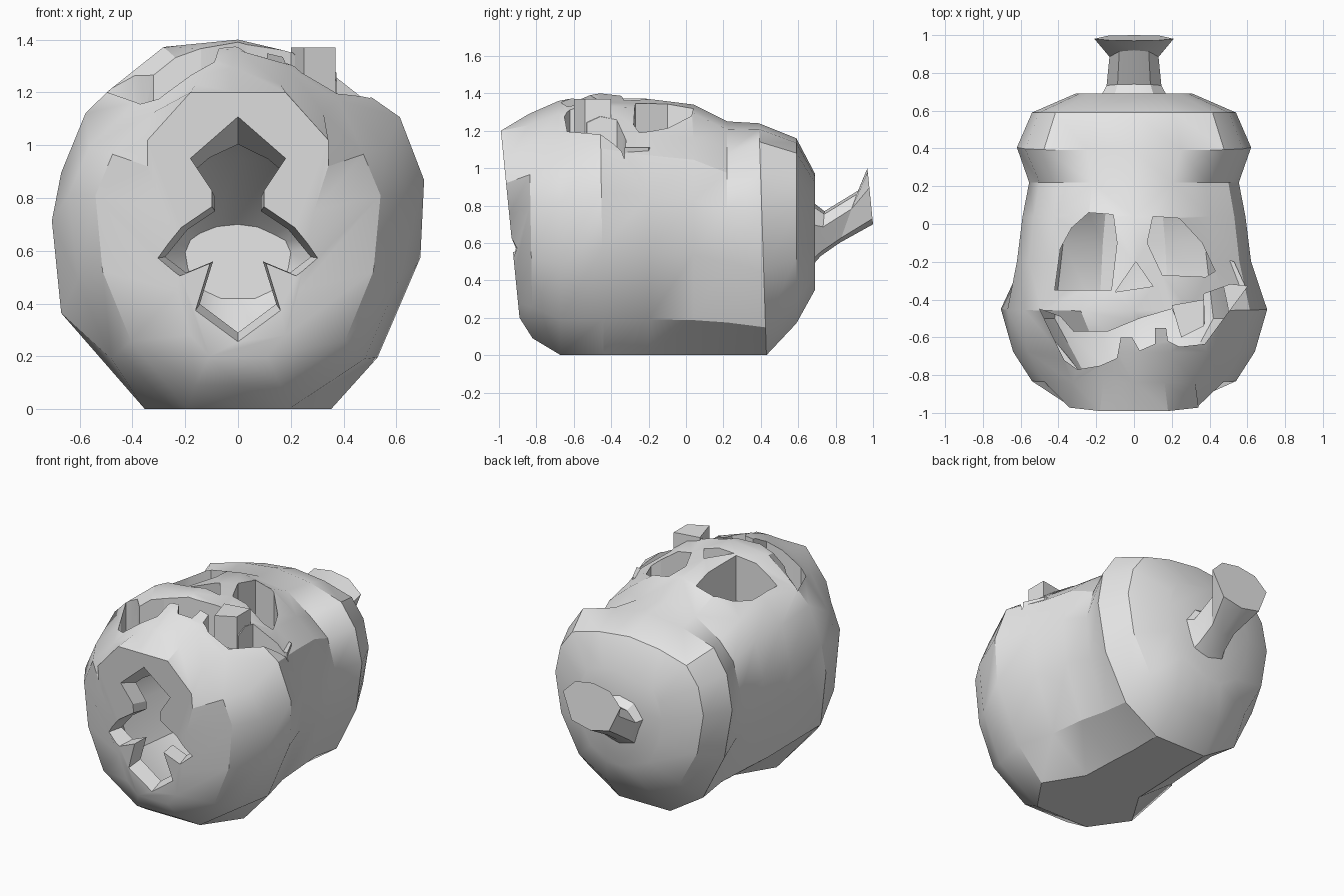
import bpy
import bmesh
import math

old = bpy.data.objects.get("Cube")
if old:
    bpy.data.objects.remove(old, do_unlink=True)

grey = bpy.data.materials.new("plain grey")
grey.use_nodes = True
grey.diffuse_color = (0.8, 0.8, 0.8, 1)
grey.node_tree.nodes["Principled BSDF"].inputs["Base Color"].default_value = (0.8, 0.8, 0.8, 1)


def make_object(name, bm):
    bmesh.ops.recalc_face_normals(bm, faces=bm.faces)
    mesh = bpy.data.meshes.new(name)
    bm.to_mesh(mesh)
    bm.free()
    obj = bpy.data.objects.new(name, mesh)
    bpy.context.collection.objects.link(obj)
    mesh.materials.append(grey)
    return obj


def skin(name, rings):
    """Bridge equal rings of points and close both ends."""
    bm = bmesh.new()
    loops = [[bm.verts.new(p) for p in ring] for ring in rings]
    n = len(loops[0])
    for a, b in zip(loops, loops[1:]):
        for i in range(n):
            j = (i + 1) % n
            bm.faces.new((a[i], a[j], b[j], b[i]))
    bm.faces.new(loops[0])
    bm.faces.new(loops[-1])
    return make_object(name, bm)


def section(half, other=None):
    """Closed outline from a bottom-to-top half, mirrored unless another is given."""
    return [(0, 0)] + half + [(0, 1)] + [(-x, t) for x, t in reversed(other or half)]


def loft(name, rings):
    """Each ring: outline, y at top, y at bottom, half width, bottom z, top z."""
    return skin(name, [[(x * w, yb + (yt - yb) * t, zb + (zt - zb) * t)
                        for x, t in outline] for outline, yt, yb, w, zb, zt in rings])


def prism_up(name, outline, low, high):
    return skin(name, [[(x, y, z) for x, y in outline] for z in (low, high)])


def activate(obj):
    bpy.ops.object.select_all(action='DESELECT')
    obj.select_set(True)
    bpy.context.view_layer.objects.active = obj


def cut(target, cutter):
    cutter.hide_render = True
    mod = target.modifiers.new("cut", 'BOOLEAN')
    mod.operation = 'DIFFERENCE'
    mod.solver = 'EXACT'
    mod.object = cutter
    activate(target)
    bpy.ops.object.modifier_apply(modifier=mod.name)
    bpy.data.objects.remove(cutter, do_unlink=True)


# Gourd lying on its back, lofted from front to back
cap = section([(0.3, 0), (0.5, 0.08), (0.64, 0.25), (0.8, 0.55),
               (0.95, 0.72), (0.95, 0.82), (0.5, 1)])
jaw = section([(0.3, 0), (0.75, 0.14), (0.95, 0.36), (1, 0.6),
               (0.88, 0.73), (0.6, 0.86), (0.3, 0.95)])
cheek = section([(0.5, 0), (0.75, 0.14), (0.98, 0.41), (1, 0.62),
                 (0.87, 0.79), (0.7, 0.85), (0.42, 0.95)],
                [(0.5, 0), (0.95, 0.26), (1, 0.51), (0.95, 0.64),
                 (0.82, 0.8), (0.7, 0.86), (0.4, 0.98)])
middle = section([(0.33, 0), (0.75, 0.14), (0.95, 0.4), (1, 0.62),
                  (0.9, 0.78), (0.68, 0.865), (0.37, 0.965)],
                 [(0.33, 0), (0.75, 0.14), (0.95, 0.4), (1, 0.62),
                  (0.9, 0.79), (0.72, 0.88), (0.4, 0.97)])
rear = section([(0.3, 0), (0.68, 0.12), (0.92, 0.36), (1, 0.62),
                (0.93, 0.8), (0.77, 0.92), (0.4, 0.975)])
body = loft("gourd_body", [
    (cap, -0.99, -0.89, 0.36, 0.2, 1.2),
    (jaw, -0.84, -0.82, 0.54, 0.09, 1.29),
    (jaw, -0.68, -0.67, 0.64, 0, 1.36),
    (cheek, -0.46, -0.44, 0.705, 0, 1.4),
    (middle, -0.2, -0.2, 0.62, 0, 1.37),
    (middle, 0.04, 0.04, 0.59, 0, 1.34),
    (middle, 0.22, 0.22, 0.555, 0, 1.25),
    (rear, 0.39, 0.43, 0.62, 0, 1.24),
    (rear, 0.59, 0.59, 0.54, 0.17, 1.16),
    (rear, 0.69, 0.69, 0.31, 0.35, 0.97),
])

# Thick-walled cavity tapering toward the stem
cut(body, loft("cavity", [
    (middle, -0.84, -0.8, 0.34, 0.25, 0.97),
    (middle, -0.5, -0.5, 0.56, 0.12, 1.1),
    (middle, -0.1, -0.1, 0.5, 0.12, 1.07),
    (middle, 0.2, 0.2, 0.42, 0.17, 0.95),
    (middle, 0.5, 0.5, 0.2, 0.42, 0.7),
]))

# Eyes, nose and toothed mouth cut down through the top
left_eye = [(0.1, 0.04), (0.24, 0.03), (0.36, -0.1), (0.43, -0.25),
            (0.38, -0.28), (0.15, -0.27), (0.07, -0.1)]
right_eye = [(-0.42, -0.35), (-0.39, -0.13), (-0.33, -0.02), (-0.24, 0.06),
             (-0.11, 0.05), (-0.09, -0.1), (-0.12, -0.35)]
nose = [(0.01, -0.2), (-0.1, -0.36), (0.1, -0.33)]
mouth = [(-0.5, -0.45), (-0.39, -0.49), (-0.32, -0.57), (-0.14, -0.57),
         (0.03, -0.5), (0.2, -0.45), (0.26, -0.58), (0.375, -0.53),
         (0.37, -0.37), (0.51, -0.32), (0.6, -0.33), (0.375, -0.635),
         (0.24, -0.65), (0.18, -0.62), (0.17, -0.55), (0.11, -0.55),
         (0.11, -0.635), (0.03, -0.67), (-0.01, -0.6), (-0.07, -0.6),
         (-0.09, -0.71), (-0.18, -0.75), (-0.3, -0.77), (-0.37, -0.72)]
for outline in (left_eye, right_eye, nose, mouth):
    cut(body, prism_up("face_cutter", outline, 0.88, 1.7))

# Lobed opening in the front end, narrowing inward
lobes = [(0, 1.1), (0.18, 0.95), (0.1, 0.83), (0.1, 0.77), (0.22, 0.69),
         (0.32, 0.57), (0.23, 0.5), (0.11, 0.55), (0.17, 0.36), (0, 0.23)]
lobes += [(-x, z) for x, z in reversed(lobes) if x > 0]
cut(body, skin("front_cutter", [
    [(x * s, y, 0.62 + (z - 0.62) * s) for x, z in lobes]
    for y, s in ((-1.1, 1.13), (-0.65, 0.7))]))

# Large upper tooth and the lip flap beside the left mouth corner
tooth = prism_up("upper_tooth", [(0.2, -0.43), (0.25, -0.6), (0.37, -0.54),
                                 (0.37, -0.4)], 1.16, 1.37)
flap = prism_up("lip_flap", [(0.42, -0.3), (0.45, -0.17), (0.53, -0.2),
                             (0.59, -0.33)], 0.92, 1.11)

# Bent stem with a ridged top and a flared end
stalk = section([(0.65, 0.1), (1, 0.65), (0.6, 0.93)])
stem = loft("stem", [
    (stalk, 0.65, 0.65, 0.19, 0.45, 0.84),
    (stalk, 0.74, 0.72, 0.145, 0.53, 0.77),
    (stalk, 0.92, 0.82, 0.13, 0.6, 0.88),
    (stalk, 0.97, 1.0, 0.21, 0.7, 1.0)])

for part in (body, tooth, flap, stem):
    activate(part)
    bpy.ops.object.shade_smooth_by_angle(angle=math.radians(30))
